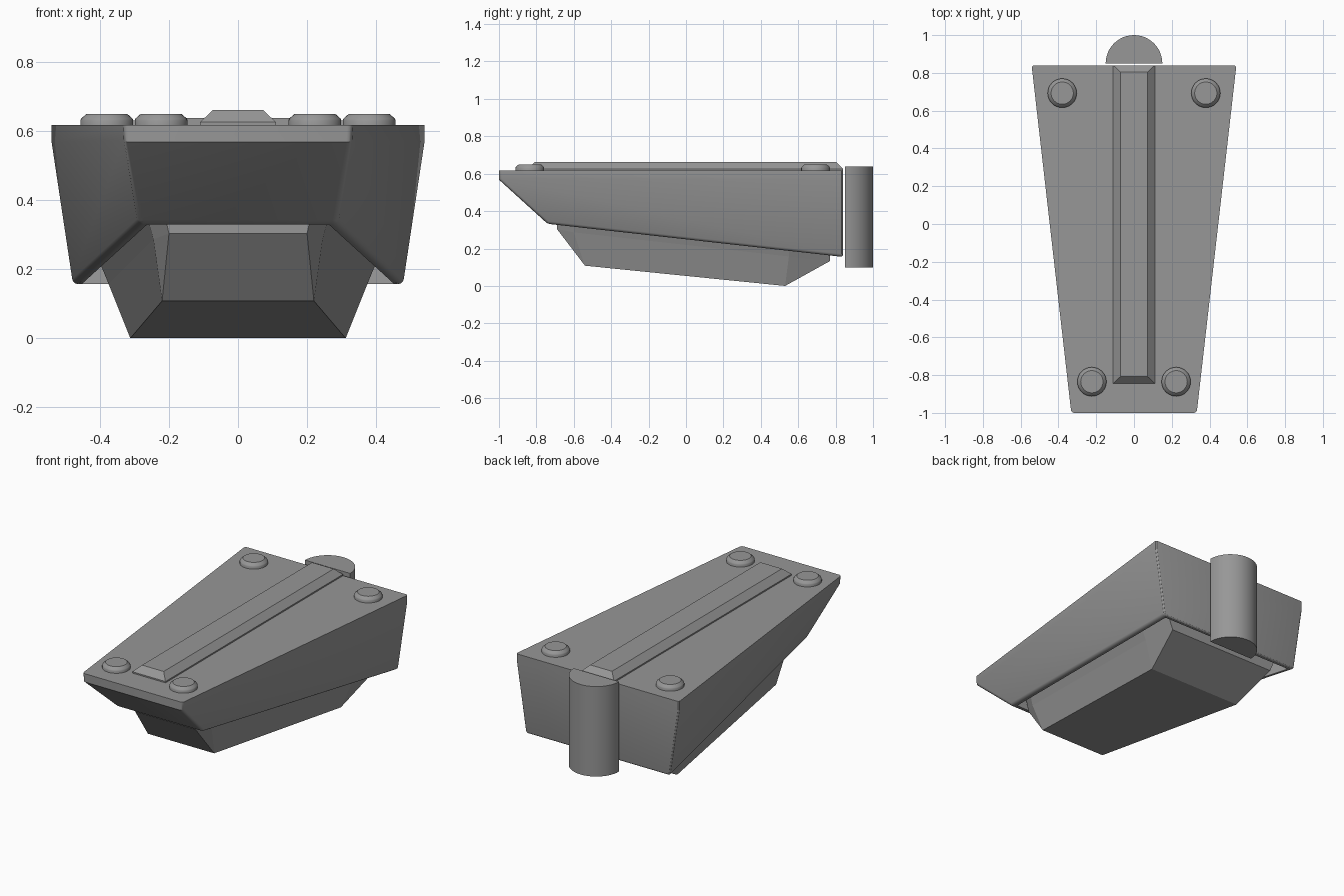
import bpy, bmesh
from math import cos, sin, pi, tau, radians

if "Cube" in bpy.data.objects:
    bpy.data.objects.remove(bpy.data.objects["Cube"])

# Dark grey used on every part
dark = bpy.data.materials.new("dark_grey")
dark.diffuse_color = (0.31, 0.31, 0.31, 1)
dark.use_nodes = True
dark.node_tree.nodes["Principled BSDF"].inputs["Base Color"].default_value = dark.diffuse_color


def finish(name, bm, smooth=False):
    bmesh.ops.recalc_face_normals(bm, faces=bm.faces)
    mesh = bpy.data.meshes.new(name)
    bm.to_mesh(mesh)
    bm.free()
    mesh.materials.append(dark)
    obj = bpy.data.objects.new(name, mesh)
    bpy.context.collection.objects.link(obj)
    if smooth:
        bpy.ops.object.select_all(action='DESELECT')
        obj.select_set(True)
        bpy.context.view_layer.objects.active = obj
        bpy.ops.object.shade_smooth_by_angle(angle=radians(30))
    return obj


def loft(name, rings, smooth=False):
    """Skin equal-length rings of points and cap both ends."""
    bm = bmesh.new()
    loops = [[bm.verts.new(p) for p in ring] for ring in rings]
    n = len(loops[0])
    for a, b in zip(loops, loops[1:]):
        for i in range(n):
            j = (i + 1) % n
            bm.faces.new((a[i], a[j], b[j], b[i]))
    bm.faces.new(loops[0])
    bm.faces.new(loops[-1])
    bmesh.ops.remove_doubles(bm, verts=bm.verts, dist=1e-5)
    return finish(name, bm, smooth)


def mirrored(points):
    return list(points) + [(-x, y, z) for x, y, z in reversed(points)]


def underside(y):
    return 0.332 - 0.112 * (y + 0.74)


# Upper body: mirrored side outline, rounded corners, recessed underside
side = [(0.332, -1, 0.618), (0.329, -1, 0.568), (0.287, -0.74, 0.332),
        (0.48, 0.84, 0.155), (0.542, 0.84, 0.568), (0.542, 0.84, 0.618)]
bm = bmesh.new()
R = [bm.verts.new(p) for p in side]
L = [bm.verts.new((-x, y, z)) for x, y, z in side]
for i in range(6):
    j = (i + 1) % 6
    bm.faces.new((R[i], R[j], L[j], L[i]))
for s in (R, L):
    bm.faces.new((s[0], s[1], s[4], s[5]))
    bm.faces.new((s[1], s[2], s[3], s[4]))
bmesh.ops.recalc_face_normals(bm, faces=bm.faces)
pairs = [(s[a], s[b]) for s in (R, L) for a, b in ((0, 1), (1, 2), (2, 3), (3, 4), (4, 5))]
pairs += [(R[2], L[2]), (R[3], L[3])]
edges = [bm.edges.get(p) for p in pairs]
bmesh.ops.bevel(bm, geom=edges, offset=0.015, segments=3, profile=0.5, affect='EDGES')
bm.normal_update()
bottom = max((f for f in bm.faces if f.normal.z < -0.9), key=lambda f: f.calc_area())
bmesh.ops.inset_individual(bm, faces=[bottom], thickness=0.015)
bmesh.ops.inset_individual(bm, faces=[bottom], thickness=0.001, depth=-0.1)
finish("upper_body", bm, True)

# Lower hull: flat bottom, corner facets, short rim running up into the recess
outline = [(0.20, -0.69), (0.245, -0.60), (0.375, 0.55), (0.36, 0.77)]
base = [(0.22, -0.54, 0.108)] * 2 + [(0.312, 0.53, 0.0)] * 2
rim = [(x, y, underside(y) - 0.03) for x, y in outline]
rim[0] = (0.20, -0.69, 0.304)
top = [(x * 1.1, y, underside(y) + 0.06) for x, y in outline]
loft("lower_hull", [mirrored(base), mirrored(rim), mirrored(top)])


# Raised rail along the top
def rect(x, y0, y1, z):
    return [(-x, y0, z), (x, y0, z), (x, y1, z), (-x, y1, z)]


loft("top_rail", [rect(0.11, -0.845, 0.84, 0.608), rect(0.11, -0.845, 0.84, 0.626),
                  rect(0.072, -0.808, 0.805, 0.662)])


# Four round studs on the top
def stud(name, x, y):
    rings = [[(x + r * cos(tau * i / 32), y + r * sin(tau * i / 32), z) for i in range(32)]
             for r, z in ((0.077, 0.608), (0.077, 0.631), (0.074, 0.637), (0.059, 0.65))]
    loft(name, rings, True)


for label, sx in (("right", 1), ("left", -1)):
    stud("front_stud_" + label, sx * 0.223, -0.835)
    stud("back_stud_" + label, sx * 0.38, 0.693)

# Half-round post behind the body
loft("back_post", [[(0.15 * cos(pi * i / 24), 0.85 + 0.15 * sin(pi * i / 24), z)
                    for i in range(25)] for z in (0.098, 0.638)], True)
